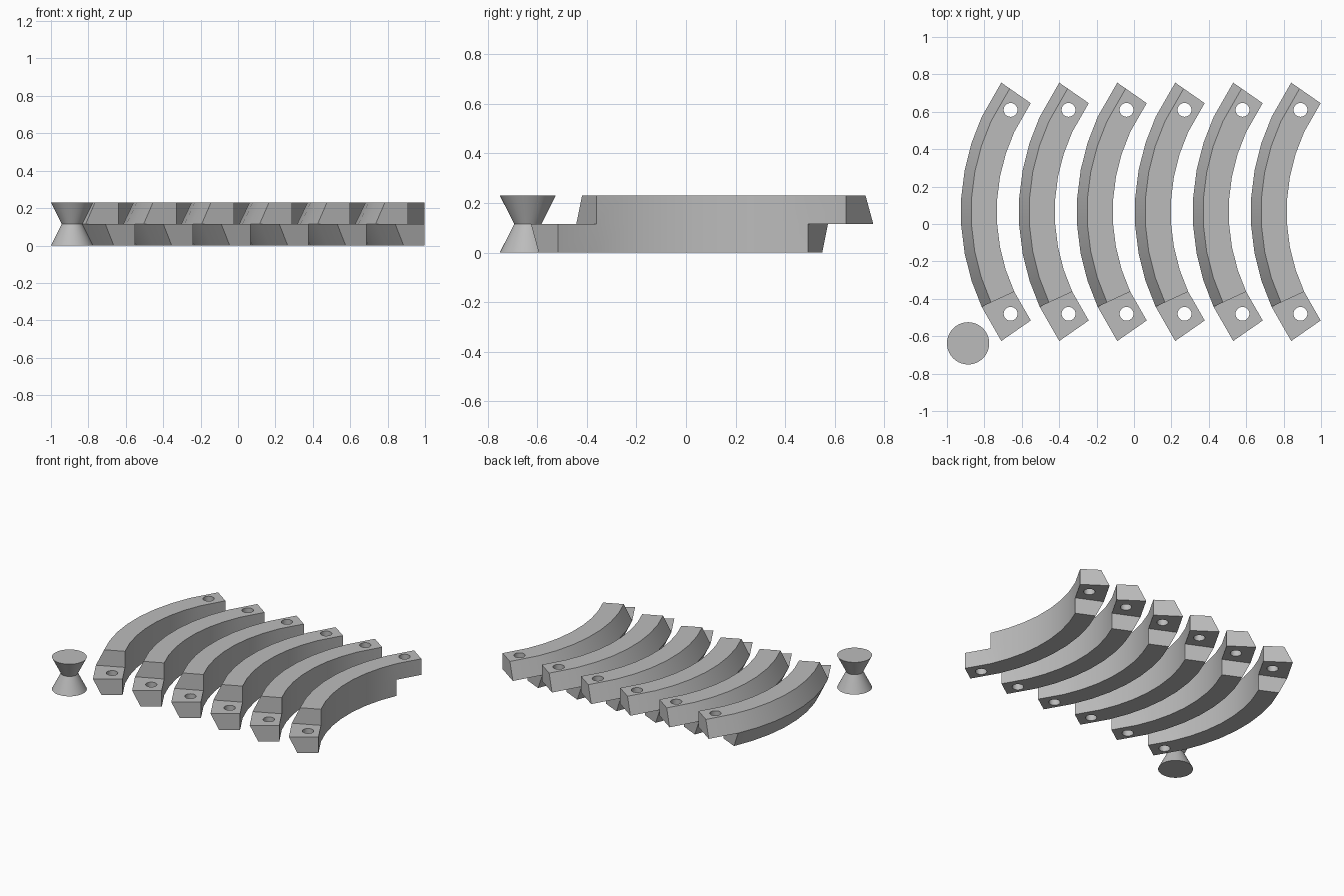
import bpy, bmesh
from math import radians, sin, cos
from mathutils import Matrix

HEIGHT, MID = 0.23, 0.115
R_RIDGE, R_EDGE, R_INNER, R_HOLE = 1.21, 1.155, 1.018, 1.09
END, STEP = 34.8, 24.8            # end of the tab, start of the tab (degrees)
CENTRE_X, CENTRE_Y = 0.284, 0.065  # arc centre of the first segment
SPACING, COUNT = 0.31, 6

if "Cube" in bpy.data.objects:
    bpy.data.objects.remove(bpy.data.objects["Cube"], do_unlink=True)

grey = bpy.data.materials.new("plain_grey")
grey.use_nodes = True
grey.diffuse_color = (0.5, 0.5, 0.5, 1)
grey.node_tree.nodes["Principled BSDF"].inputs["Base Color"].default_value = (0.5, 0.5, 0.5, 1)


def make_object(name, bm):
    bmesh.ops.recalc_face_normals(bm, faces=bm.faces[:])
    mesh = bpy.data.meshes.new(name)
    bm.to_mesh(mesh)
    bm.free()
    mesh.materials.append(grey)
    obj = bpy.data.objects.new(name, mesh)
    bpy.context.collection.objects.link(obj)
    return obj


def activate(obj):
    bpy.ops.object.select_all(action='DESELECT')
    obj.select_set(True)
    bpy.context.view_layer.objects.active = obj


def on_arc(r, degrees):
    a = radians(degrees)
    return -r * cos(a), r * sin(a)


def arc_body():
    """Arc with a ridged outer side; each half layer leaves one end open for a lap joint."""
    bm = bmesh.new()
    steps = 7
    angles = [-END] + [-STEP + 2 * STEP * i / steps for i in range(steps + 1)] + [END]
    rings = []
    for a in angles:
        levels = []
        for z, outer in ((0, R_EDGE), (MID, R_RIDGE), (HEIGHT, R_EDGE)):
            levels.append([bm.verts.new((*on_arc(r, a), z)) for r in (outer, R_INNER)])
        rings.append(levels)

    # Collect the sides of every solid cell; sides used once are the outer skin
    sides = {}
    last = len(angles) - 2
    for i in range(last + 1):
        for layer in (0, 1):
            if (layer == 1 and i == 0) or (layer == 0 and i == last):
                continue
            (a, b), (c, d) = rings[i][layer], rings[i][layer + 1]
            (e, f), (g, h) = rings[i + 1][layer], rings[i + 1][layer + 1]
            for quad in ((a, b, d, c), (e, f, h, g), (a, b, f, e),
                         (c, d, h, g), (a, c, g, e), (b, d, h, f)):
                sides.setdefault(frozenset(quad), []).append(quad)
    for quads in sides.values():
        if len(quads) == 1:
            bm.faces.new(quads[0])
    loose = [v for v in bm.verts if not v.link_faces]
    bmesh.ops.delete(bm, geom=loose, context='VERTS')
    return make_object("arc_segment_1", bm)


def hole_cutter():
    bm = bmesh.new()
    for a in (-30, 30):
        x, y = on_arc(R_HOLE, a)
        bmesh.ops.create_cone(bm, cap_ends=True, segments=28, radius1=0.037, radius2=0.037,
                              depth=1, matrix=Matrix.Translation((x, y, MID)))
    obj = make_object("hole_cutter", bm)
    obj.hide_render = True
    return obj


# First segment, with a pin hole through each tab
segment = arc_body()
cutter = hole_cutter()
cut = segment.modifiers.new("pin_holes", 'BOOLEAN')
cut.operation, cut.solver, cut.object = 'DIFFERENCE', 'EXACT', cutter
activate(segment)
bpy.ops.object.modifier_apply(modifier=cut.name)
bpy.data.objects.remove(cutter, do_unlink=True)
bpy.ops.object.shade_smooth_by_angle(angle=radians(30))
segment.location = (CENTRE_X, CENTRE_Y, 0)

# Remaining segments share the same mesh
for n in range(1, COUNT):
    copy = segment.copy()
    copy.name = f"arc_segment_{n + 1}"
    copy.location.x += SPACING * n
    bpy.context.collection.objects.link(copy)

# Double-cone pin: lathe a waisted profile
bm = bmesh.new()
profile = [(0, 0), (0.113, 0), (0.055, MID), (0.113, HEIGHT), (0, HEIGHT)]
verts = [bm.verts.new((r, 0, z)) for r, z in profile]
edges = [bm.edges.new(pair) for pair in zip(verts, verts[1:])]
bmesh.ops.spin(bm, geom=verts + edges, cent=(0, 0, 0), axis=(0, 0, 1),
               angle=radians(360), steps=40)
bmesh.ops.remove_doubles(bm, verts=bm.verts[:], dist=0.0001)
pin = make_object("double_cone_pin", bm)
pin.location = (-0.887, -0.638, 0)
activate(pin)
bpy.ops.object.shade_smooth_by_angle(angle=radians(30))
